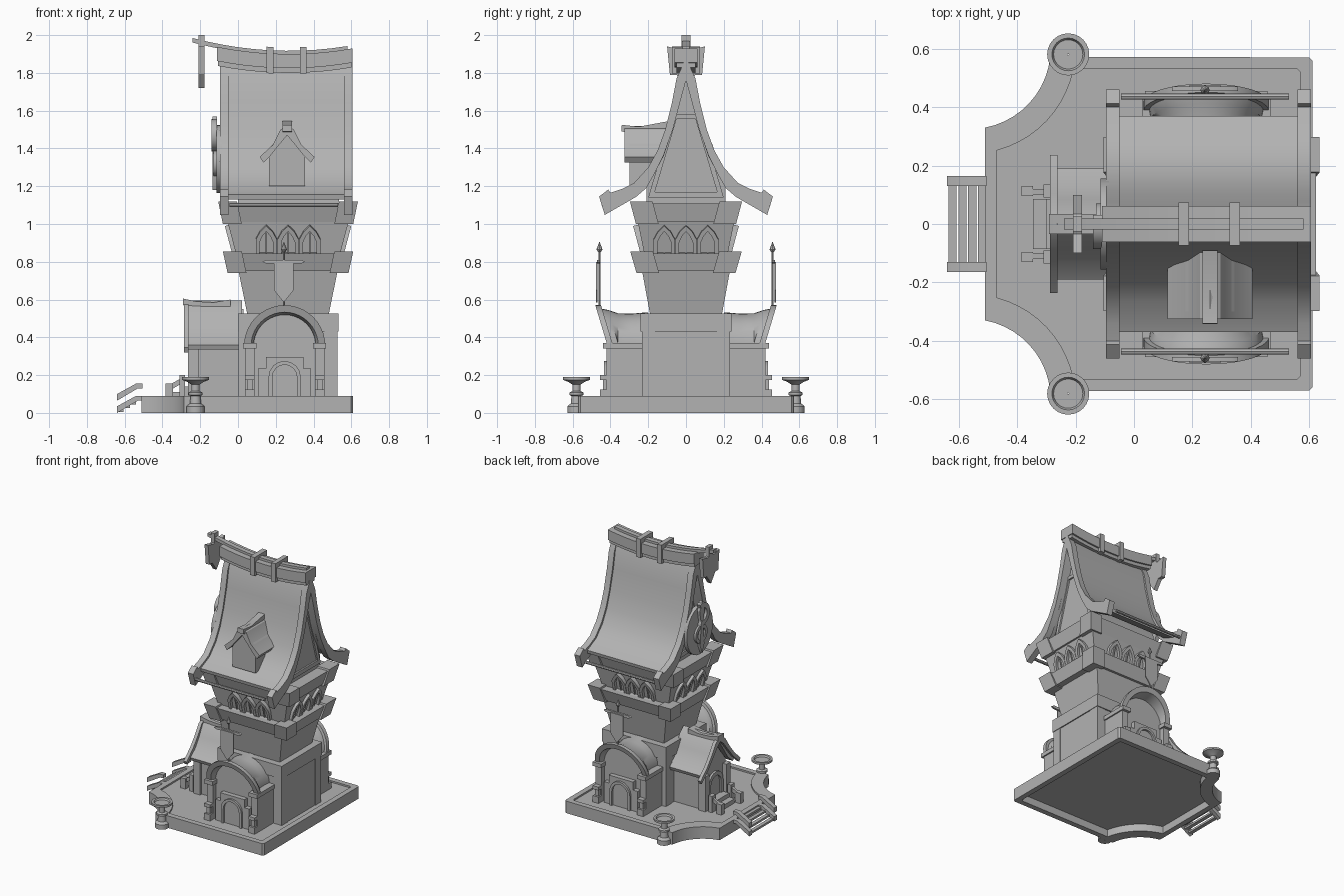
import bpy, bmesh, math
from mathutils import Matrix, Vector

stone = bpy.data.materials.new("plain grey")
stone.diffuse_color = (0.45, 0.45, 0.45, 1)
CX = 0.265  # tower centre line


def mesh(name, verts, faces, matrix=None):
    bm = bmesh.new()
    vs = [bm.verts.new(v) for v in verts]
    for f in faces:
        bm.faces.new([vs[i] for i in f])
    bmesh.ops.recalc_face_normals(bm, faces=bm.faces)
    me = bpy.data.meshes.new(name)
    bm.to_mesh(me)
    bm.free()
    me.materials.append(stone)
    ob = bpy.data.objects.new(name, me)
    bpy.context.collection.objects.link(ob)
    if matrix:
        ob.matrix_world = matrix
    return ob


def put(axis, p, q, a):
    return {'x': (a, p, q), 'y': (p, a, q), 'z': (p, q, a)}[axis]


def prism(name, pts, axis, a, b, matrix=None):
    n = len(pts)
    verts = [put(axis, p, q, t) for t in (a, b) for p, q in pts]
    faces = [list(range(n)), list(range(2 * n - 1, n - 1, -1))]
    faces += [(i, (i + 1) % n, n + (i + 1) % n, n + i) for i in range(n)]
    return mesh(name, verts, faces, matrix)


def ring(name, outer, inner, axis, a, b, matrix=None):
    # closed frame between two outlines with equal point counts
    n = len(outer)
    verts = [put(axis, p, q, t) for t in (a, b) for loop in (outer, inner) for p, q in loop]
    faces = []
    for i in range(n):
        j = (i + 1) % n
        faces += [(i, j, n + j, n + i), (2*n + i, 3*n + i, 3*n + j, 2*n + j),
                  (i, 2*n + i, 2*n + j, j), (n + i, n + j, 3*n + j, 3*n + i)]
    return mesh(name, verts, faces, matrix)


def loft(name, r0, z0, r1, z1):
    # tapered block: rectangles are (x0, x1, y0, y1)
    c = lambda r, z: [(r[0], r[2], z), (r[1], r[2], z), (r[1], r[3], z), (r[0], r[3], z)]
    f = [(0, 1, 2, 3), (7, 6, 5, 4)] + [(i, (i+1) % 4, 4 + (i+1) % 4, 4 + i) for i in range(4)]
    return mesh(name, c(r0, z0) + c(r1, z1), f)


def box(name, x0, x1, y0, y1, z0, z1):
    return loft(name, (x0, x1, y0, y1), z0, (x0, x1, y0, y1), z1)


def spin(name, prof, centre, axis, n=24, a0=0, a1=2 * math.pi, shape=None):
    # sweep a closed (radius, along) profile around an axis
    full = a1 - a0 > 6.28
    m, rows = len(prof), n if full else n + 1
    verts = []
    for k in range(rows):
        a = a0 + (a1 - a0) * k / n
        for r, t in prof:
            v = Vector(put(axis, r * math.cos(a), r * math.sin(a), t)) + Vector(centre)
            verts.append(shape(v) if shape else v)
    faces = [(k*m + i, k*m + (i+1) % m, (k+1) % rows*m + (i+1) % m, (k+1) % rows*m + i)
             for k in range(n) for i in range(m)]
    if not full:
        faces += [list(range(m)), list(range(n * m, n * m + m))]
    return mesh(name, verts, faces)


def mirrored(half):
    return half + [(-p, q) for p, q in reversed(half) if p > 1e-6]


# Base: rim with scooped corners, and a thin floor
def plan(x0, x1, y, r, lo, hi):
    half = [(x1, 0), (x1, y - 0.012), (x1 - 0.012, y)]
    for k in range(11):
        a = -math.radians(lo + (hi - lo) * k / 10)
        half.append((-0.56 + r * math.cos(a), 0.6 + r * math.sin(a)))
    half.append((x0, 0))
    return half + [(p, -q) for p, q in reversed(half[1:-1])]


outer = plan(-0.51, 0.61, 0.57, 0.275, 6, 79.5)
inner = plan(-0.47, 0.57, 0.53, 0.36, 11.2, 75.5)
ring("base_rim", outer, inner, 'z', 0, 0.09)
prism("base_floor", plan(-0.48, 0.58, 0.54, 0.34, 10, 76), 'z', 0.055, 0.078)

# Bowl stands on the front corners
bowl = [(0.002, 0), (0.048, 0), (0.048, 0.035), (0.03, 0.05), (0.026, 0.09), (0.038, 0.095), (0.038, 0.108),
        (0.022, 0.115), (0.022, 0.15), (0.045, 0.165), (0.072, 0.175), (0.072, 0.19),
        (0.056, 0.19), (0.05, 0.178), (0.002, 0.178)]
for s in (-1, 1):
    spin("bowl_stand", bowl, (-0.225, s * 0.58, 0), 'z')

# Entrance stairs: stringers, handrails and treads, then door steps with posts
for s in (-1, 1):
    for z in (0.02, 0.085):
        prism("stair_rail", [(-0.64, z - 0.02), (-0.53, z + 0.045), (-0.505, z + 0.045),
                             (-0.505, z + 0.07), (-0.54, z + 0.07), (-0.64, z + 0.015)],
              'y', s * 0.13, s * 0.165)
    box("step_post", -0.385, -0.345, s * 0.095, s * 0.13, 0.07, 0.155)
    box("step_post", -0.31, -0.28, s * 0.09, s * 0.135, 0.07, 0.2)
    prism("step_rail", [(-0.36, 0.12), (-0.29, 0.16), (-0.29, 0.19), (-0.36, 0.15)], 'y', s*0.1, s*0.12)
for i in range(4):
    x = -0.635 + i * 0.034
    box("stair_tread", x, x + 0.028, -0.14, 0.14, 0.005 + i * 0.02, 0.02 + i * 0.02)
box("door_step_low", -0.345, -0.24, -0.085, 0.085, 0.07, 0.11)
box("door_step_high", -0.30, -0.24, -0.085, 0.085, 0.1, 0.14)


# Tower: square foot, flared storeys, two banded ledges with corner blocks
def rect(hx, hy):
    return (CX - hx, CX + hx, -hy, hy)


def ledge(z0, hx0, hy0, z1, hx1, hy1):
    loft("ledge", rect(hx0 - 0.012, hy0 - 0.012), z0 + 0.01, rect(hx1 - 0.012, hy1 - 0.012), z1 - 0.012)
    for sx in (-1, 1):
        for sy in (-1, 1):
            c = lambda hx, hy: (CX + sx * (hx - 0.1), CX + sx * hx, sy * (hy - 0.12), sy * hy)
            loft("ledge_corner", c(hx0, hy0), z0, c(hx1, hy1), z1)


loft("tower_foot", rect(0.258, 0.23), 0.07, rect(0.258, 0.23), 0.44)
loft("foot_band", rect(0.266, 0.24), 0.43, rect(0.266, 0.24), 0.525)
loft("lower_storey", rect(0.215, 0.19), 0.52, rect(0.262, 0.232), 0.75)
ledge(0.74, 0.32, 0.262, 0.855, 0.345, 0.295)
loft("window_storey", rect(0.275, 0.22), 0.84, rect(0.32, 0.255), 1.01)
ledge(1.0, 0.345, 0.265, 1.12, 0.37, 0.297)
for sx in (-1, 1):
    for sy in (-1, 1):
        x, y = CX + sx * 0.262, sy * 0.234
        box("foot_pillar", x - sx * 0.07, x, y - sy * 0.07, y, 0.07, 0.44)


# Pointed windows on all four faces
def pointed(w, h):
    return [(-w, 0), (w, 0), (w, h * 0.5), (w * 0.6, h * 0.78), (0, h), (-w * 0.6, h * 0.78), (-w, h * 0.5)]


for k in range(4):
    m = (Matrix.Translation((CX, 0, 0)) @ Matrix.Rotation(k * math.pi / 2, 4, 'Z')
         @ Matrix.Translation((0, -(0.275 if k % 2 else 0.22), 0.85)) @ Matrix.Rotation(0.26, 4, 'X'))
    for u in (-0.115, 0, 0.115):
        shift = m @ Matrix.Translation((u, 0, 0))
        ring("window_frame", pointed(0.056, 0.15), pointed(0.036, 0.12), 'y', -0.022, 0.01, shift)
        prism("window_mullion", [(-0.004, 0), (0.004, 0), (0.004, 0.12), (-0.004, 0.12)], 'y', -0.01, 0.01, shift)

# Main roof: curved slopes, barge boards with hooked feet, attic and gables
slope = [(0.0, 1.86), (0.035, 1.79), (0.06, 1.65), (0.098, 1.5), (0.138, 1.38), (0.19, 1.285), (0.265, 1.205),
         (0.37, 1.155)]
under = [(0.365, 1.13), (0.255, 1.178), (0.172, 1.26), (0.118, 1.36), (0.078, 1.48), (0.035, 1.65), (0, 1.77)]
barge = [(0.0, 1.88), (0.05, 1.77), (0.075, 1.64), (0.11, 1.5), (0.15, 1.39), (0.2, 1.3), (0.275, 1.217),
         (0.34, 1.185), (0.4, 1.165), (0.412, 1.182), (0.46, 1.145), (0.43, 1.048), (0.34, 1.1), (0.265, 1.143),
         (0.21, 1.19), (0.165, 1.27), (0.12, 1.36), (0.07, 1.5), (0.03, 1.65), (0, 1.76)]
attic = [(0, 1.8), (0.038, 1.65), (0.08, 1.48), (0.12, 1.36), (0.175, 1.26), (0.21, 1.19), (0.21, 1.1)]
flip = lambda pts: [(-p, q) for p, q in pts]
for f in (list, flip):
    prism("roof_slope", f(slope + under), 'x', -0.06, 0.57)
    for a, b in ((-0.095, -0.05), (0.56, 0.605)):
        prism("barge_board", f(barge), 'x', a, b)
prism("attic", mirrored(attic), 'x', 0.0, 0.535)
for a, b in ((-0.012, 0.01), (0.525, 0.547)):
    ring("gable_frame", [(-0.2, 1.14), (0.2, 1.14), (0.07, 1.58), (-0.07, 1.58)],
         [(-0.165, 1.17), (0.165, 1.17), (0.05, 1.555), (-0.05, 1.555)], 'x', a, b)
for s in (-1, 1):
    spin("eave_rod", [(0.001, -0.045), (0.011, -0.045), (0.011, 0.53), (0.001, 0.53)], (0, s * 0.436, 1.1), 'x', 8)

# Sagging ridge beam with cap, straps and hanging end board
sag = lambda x, z: z + 0.26 * (x - 0.27) ** 2


def beam(name, x0, x1, lo, hi, w):
    xs = [x0 + (x1 - x0) * i / 10 for i in range(11)]
    return prism(name, [(x, sag(x, lo)) for x in xs] + [(x, sag(x, hi)) for x in reversed(xs)], 'y', -w, w)


beam("ridge_lower", -0.105, 0.6, 1.80, 1.83, 0.05)
beam("ridge_beam", -0.11, 0.605, 1.825, 1.9, 0.062)
beam("ridge_cap", -0.24, 0.58, 1.893, 1.917, 0.018)
for x in (0.17, 0.345):
    beam("ridge_strap", x - 0.018, x + 0.018, 1.795, 1.935, 0.074)
prism("end_board", mirrored([(0, 1.94), (0.035, 1.925), (0.1, 1.94), (0.085, 1.79), (0.05, 1.79), (0, 1.72)]),
      'x', -0.208, -0.178)
box("end_peg", -0.208, -0.178, -0.025, 0.025, 1.9, 2.0)

# Round ornament on the front gable
oval = lambda v: Vector((v.x, v.y * 0.86, v.z))
spin("gable_disc", [(0.001, -0.115), (0.18, -0.115), (0.18, -0.085), (0.001, -0.085)], (0, 0, 1.345), 'x', 28,
     shape=oval)
spin("disc_ring", [(0.045, -0.13), (0.07, -0.13), (0.07, -0.11), (0.045, -0.11)], (0, 0, 1.32), 'x', 20)
spin("disc_crescent", [(0.05, -0.14), (0.085, -0.14), (0.085, -0.11), (0.05, -0.11)], (0, 0, 1.47), 'x', 14, 1.2, 5)
prism("disc_hand", mirrored([(0, 1.57), (0.03, 1.5), (0.012, 1.4), (0.025, 1.24), (0, 1.18)]), 'x', -0.135, -0.11)

# Dormer on the right-hand slope
DX = 0.26
prism("dormer_body", [(DX + p, q) for p, q in mirrored([(0, 1.5), (0.095, 1.4), (0.095, 1.2)])], 'y', -0.3, -0.08)
wing = [(0, 1.52), (0.035, 1.5), (0.075, 1.42), (0.145, 1.355), (0.125, 1.325), (0.09, 1.36), (0.05, 1.41), (0, 1.47)]
for f in (list, flip):
    prism("dormer_roof", [(DX + p, q) for p, q in f(wing)], 'y', -0.325, -0.09)
prism("dormer_ridge", [(-0.342, 1.49), (-0.34, 1.525), (-0.25, 1.515), (-0.09, 1.545), (-0.09, 1.48), (-0.25, 1.475)],
      'x', DX - 0.025, DX + 0.025)

# Front porch: small curved gable roof over the entrance
top = [(0, 0.595), (0.045, 0.555), (0.085, 0.48), (0.13, 0.41), (0.19, 0.36), (0.18, 0.335), (0.12, 0.385),
       (0.07, 0.46), (0.03, 0.52), (0, 0.55)]
for f in (list, flip):
    prism("porch_roof", f(top), 'x', -0.265, 0.02)
    prism("porch_barge", f([(p * 1.24, q + (0.005 if p < 0.15 else -0.015)) for p, q in top]), 'x', -0.287, -0.262)
prism("porch_ridge", [(-0.29, 0.57), (-0.29, 0.605), (-0.22, 0.59), (-0.13, 0.585), (-0.04, 0.6), (-0.04, 0.555)],
      'y', -0.035, 0.035)
prism("porch_wall", mirrored([(0, 0.55), (0.06, 0.46), (0.13, 0.37), (0.13, 0.07)]), 'x', -0.235, 0.03)
for s in (-1, 1):
    box("porch_pillar", -0.265, -0.21, s * 0.1, s * 0.15, 0.07, 0.34)


def doorway(w, h, n=8):
    arc = [(w * math.cos(math.pi * k / n), h - w + w * math.sin(math.pi * k / n)) for k in range(n + 1)]
    return [(w, 0.08)] + arc + [(-w, 0.08)]


ring("porch_door_frame", doorway(0.085, 0.32), doorway(0.06, 0.29), 'x', -0.25, -0.23)

# Side porches: flared half-barrel roof, arched wall, door, brackets and a banner on a spear
AX, AZ = 0.247, 0.355
vault = [(0.178, 0.2), (0.17, 0.29), (0.172, 0.36), (0.19, 0.42), (0.196, 0.45), (0.215, 0.45), (0.215, 0.48),
         (0.178, 0.48), (0.165, 0.4), (0.155, 0.2)]
for s in (-1, 1):
    lean = lambda v: Vector((v.x, v.y - s * 0.3 * (0.57 - v.z) * (abs(v.y) > 0.41), v.z))
    spin("vault_roof", [(r, s * t) for r, t in vault], (AX, 0, AZ), 'y', 20, 0, math.pi, lean)
    prism("vault_wall", [(AX + p, q) for p, q in doorway(0.165, AZ + 0.165, 16)], 'y', s * 0.2, s * 0.385)
    door = lambda w, h: [(AX + p, q) for p, q in doorway(w, h)]
    ring("door_arch", door(0.085, 0.275), door(0.065, 0.255), 'y', s * 0.38, s * 0.435)
    prism("door_surround", [(AX - 0.14, 0.08), (AX - 0.14, 0.235), (AX - 0.1, 0.235), (AX - 0.1, 0.295),
                            (AX + 0.1, 0.295), (AX + 0.1, 0.235), (AX + 0.14, 0.235), (AX + 0.14, 0.08)],
          'y', s * 0.38, s * 0.42)
    for e in (-1, 1):
        x = AX + e * 0.185
        box("vault_pillar", x - 0.025, x + 0.025, s * 0.2, s * 0.42, 0.07, 0.345)
        box("vault_seat", x - 0.035, x + 0.035, s * 0.22, s * 0.44, 0.34, 0.37)
        box("bracket_foot", x - 0.025, x + 0.025, s * 0.42, s * 0.455, 0.07, 0.125)
        box("bracket_head", x - 0.025, x + 0.025, s * 0.42, s * 0.455, 0.175, 0.2)
        box("bracket_post", x - 0.015, x + 0.015, s * 0.42, s * 0.44, 0.12, 0.18)
    spin("spear", [(0.001, 0.55), (0.006, 0.55), (0.006, 0.85), (0.016, 0.865), (0.001, 0.905)],
         (0.243, s * 0.458, 0), 'z', 8)
    prism("banner_bar", [(0.13, 0.8), (0.15, 0.79), (0.335, 0.79), (0.355, 0.8), (0.335, 0.81), (0.15, 0.81)],
          'y', s * 0.455, s * 0.47)
    prism("banner", [(0.19, 0.8), (0.295, 0.8), (0.295, 0.65), (0.243, 0.585), (0.19, 0.65)],
          'y', s * 0.468, s * 0.476)

# Smooth curves, keep hard edges
for ob in bpy.context.scene.objects:
    ob.select_set(True)
    bpy.context.view_layer.objects.active = ob
bpy.ops.object.shade_smooth_by_angle(angle=math.radians(30))
